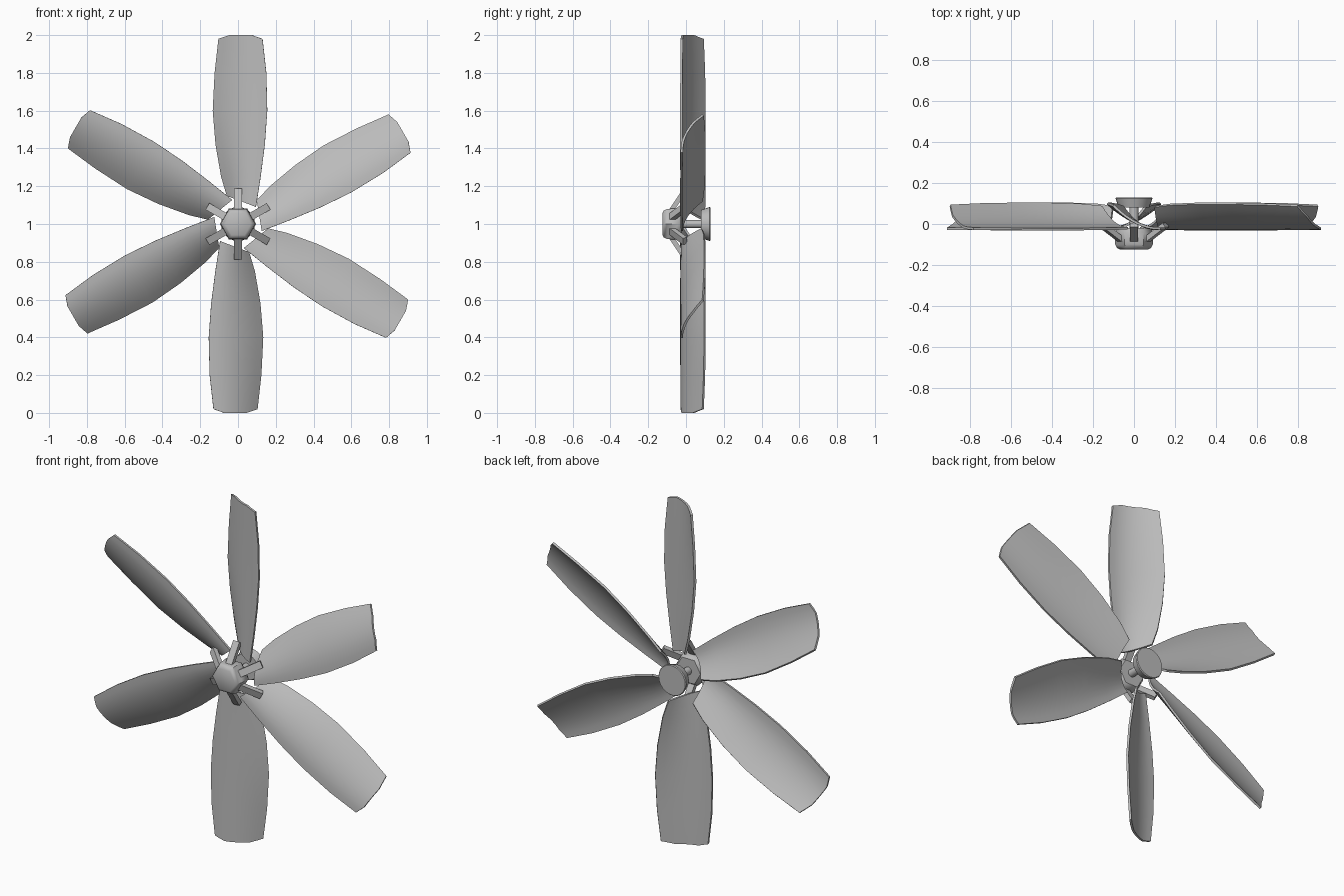
import bpy, bmesh, math
from mathutils import Matrix, Vector

cube = bpy.data.objects.get("Cube")
if cube:
    bpy.data.objects.remove(cube, do_unlink=True)

CENTRE = Matrix.Translation((0, 0, 1))
BLADES = 6

grey = bpy.data.materials.new("metal_grey")
grey.use_nodes = True
colour = (0.5, 0.5, 0.5, 1)
grey.diffuse_color = colour
grey.node_tree.nodes["Principled BSDF"].inputs["Base Color"].default_value = colour


def make_object(name, bm, angle=40, matrix=CENTRE):
    """Turn a bmesh into a shaded, coloured object."""
    bmesh.ops.recalc_face_normals(bm, faces=bm.faces)
    mesh = bpy.data.meshes.new(name)
    bm.to_mesh(mesh)
    bm.free()
    mesh.materials.append(grey)
    obj = bpy.data.objects.new(name, mesh)
    bpy.context.collection.objects.link(obj)
    obj.matrix_world = matrix
    bpy.ops.object.select_all(action='DESELECT')
    obj.select_set(True)
    bpy.context.view_layer.objects.active = obj
    bpy.ops.object.shade_smooth_by_angle(angle=math.radians(angle))
    return obj


def lathe(name, profile, sides, angle):
    """Solid of (y, radius) rings around the y axis."""
    bm = bmesh.new()
    rings = []
    for y, r in profile:
        rings.append([bm.verts.new((r * math.cos(math.tau * i / sides), y,
                                    r * math.sin(math.tau * i / sides)))
                      for i in range(sides)])
    for a, b in zip(rings, rings[1:]):
        for i in range(sides):
            j = (i + 1) % sides
            bm.faces.new((a[i], a[j], b[j], b[i]))
    bm.faces.new(rings[0])
    bm.faces.new(rings[-1])
    return make_object(name, bm, angle)


def blade_mesh():
    """Cambered sheet with a slanted root and a clipped tip."""
    # radius, left edge, right edge, depth scale
    stations = [(0.09, -0.055, 0.095, 0.85), (0.25, -0.085, 0.12, 0.95),
                (0.42, -0.115, 0.142, 1), (0.6, -0.13, 0.155, 1),
                (0.8, -0.12, 0.15, 0.97), (0.98, -0.10, 0.13, 0.9)]
    columns = 9
    bm = bmesh.new()
    grid = []
    for k, (radius, left, right, depth) in enumerate(stations):
        row = []
        for i in range(columns):
            t = i / (columns - 1)
            r = radius
            if k == 0:
                r += 0.06 * t
            if k == len(stations) - 1:
                r += 0.02 * min(1, min(t, 1 - t) / 0.25)
            y = depth * (-0.025 - 0.005 * t + 0.13 * t * t)
            row.append(bm.verts.new((right + (left - right) * t, y, r)))
        grid.append(row)
    for a, b in zip(grid, grid[1:]):
        for i in range(columns - 1):
            bm.faces.new((a[i], a[i + 1], b[i + 1], b[i]))
    return bm


def strut_mesh():
    """Flat bar sloping back from the hub to the blade root."""
    start, end = Vector((0, -0.085, 0.06)), Vector((0, -0.005, 0.18))
    along = end - start
    bm = bmesh.new()
    bmesh.ops.create_cube(bm, size=1)
    bmesh.ops.scale(bm, vec=(0.04, 0.025, along.length), verts=bm.verts)
    tilt = Vector((0, 0, 1)).rotation_difference(along).to_matrix()
    bmesh.ops.rotate(bm, matrix=tilt, verts=bm.verts)
    bmesh.ops.translate(bm, vec=(start + end) / 2, verts=bm.verts)
    return bm


# Blades and their struts around the hub
for n in range(BLADES):
    place = CENTRE @ Matrix.Rotation(math.tau * n / BLADES, 4, 'Y')
    blade = make_object(f"blade_{n + 1}", blade_mesh(), 40, place)
    thick = blade.modifiers.new("thickness", 'SOLIDIFY')
    thick.thickness = 0.012
    thick.offset = 0
    # Thickness goes before the sharp-edge smoothing
    bpy.ops.object.modifier_move_to_index(modifier="thickness", index=0)
    bpy.ops.object.modifier_apply(modifier="thickness")
    bpy.ops.object.shade_smooth_by_angle(angle=math.radians(40))
    make_object(f"strut_{n + 1}", strut_mesh(), 30, place)

# Six-sided front hub, shaft and round back cap
lathe("front_hub", [(-0.125, 0.068), (-0.117, 0.083), (-0.1, 0.092),
                    (-0.04, 0.096), (-0.02, 0.08)], 6, 50)
lathe("shaft", [(-0.03, 0.022), (0.09, 0.022)], 16, 40)
lathe("back_cap", [(0.08, 0.075), (0.125, 0.09), (0.13, 0.086)], 24, 40)
